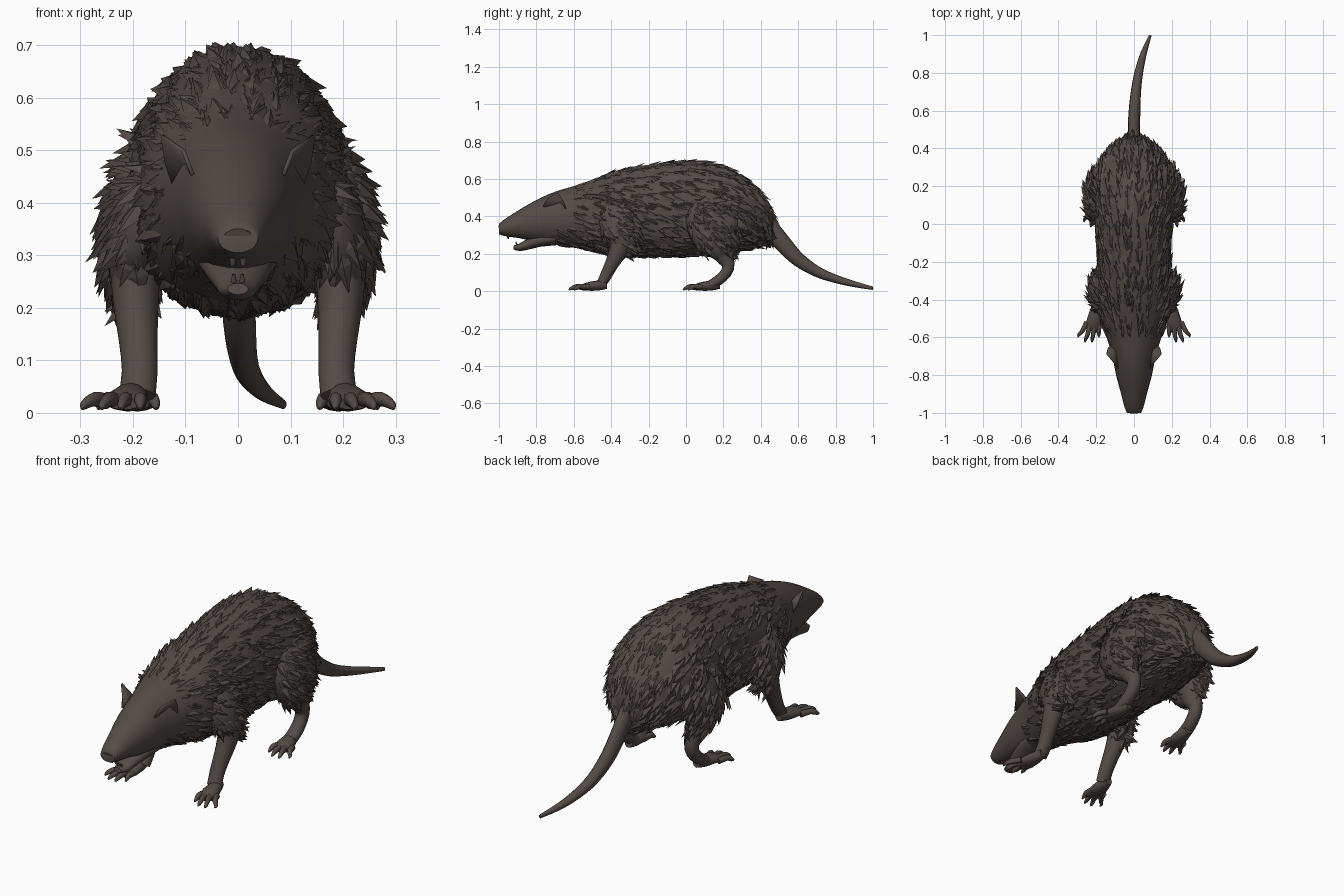
import bpy, bmesh, math, random
from mathutils import Vector

if "Cube" in bpy.data.objects:
    bpy.data.objects.remove(bpy.data.objects["Cube"])

random.seed(7)
fur = bpy.data.materials.new("dark brown fur")
fur.diffuse_color = (0.085, 0.069, 0.062, 1)
fur.use_nodes = True
fur.node_tree.nodes["Principled BSDF"].inputs["Base Color"].default_value = fur.diffuse_color


def finish(name, bm, angle=60):
    bmesh.ops.recalc_face_normals(bm, faces=bm.faces)
    me = bpy.data.meshes.new(name)
    bm.to_mesh(me)
    bm.free()
    me.materials.append(fur)
    ob = bpy.data.objects.new(name, me)
    bpy.context.collection.objects.link(ob)
    if angle:
        bpy.ops.object.select_all(action='DESELECT')
        ob.select_set(True)
        bpy.context.view_layer.objects.active = ob
        bpy.ops.object.shade_smooth_by_angle(angle=math.radians(angle))
    return ob


def spline(rows, steps):
    out = []
    for i in range(len(rows) - 1):
        quad = [rows[max(i - 1, 0)], rows[i], rows[i + 1], rows[min(i + 2, len(rows) - 1)]]
        for s in range(steps):
            t = s / steps
            out.append([0.5 * (2 * b + (c - a) * t + (2 * a - 5 * b + 4 * c - d) * t * t
                               + (3 * b - a - 3 * c + d) * t ** 3) for a, b, c, d in zip(*quad)])
    return out + [list(rows[-1])]


def loft(name, rows, sides=16, steps=2, upright=False):
    """Rows are x, y, z, half width, half depth; rings follow the path."""
    rows = spline(rows, steps)
    pts = [Vector(r[:3]) for r in rows]
    bm = bmesh.new()
    rings = []
    for i, r in enumerate(rows):
        t = (pts[min(i + 1, len(pts) - 1)] - pts[max(i - 1, 0)]).normalized()
        if upright:
            t = Vector((0, 1, 0))
        side = (Vector((1, 0, 0)) - t * t.x).normalized()
        up = t.cross(side)
        rings.append([bm.verts.new(pts[i] + side * r[3] * math.cos(a) + up * r[4] * math.sin(a))
                      for a in (2 * math.pi * k / sides for k in range(sides))])
    for a, b in zip(rings, rings[1:]):
        for k in range(sides):
            bm.faces.new((a[k], a[(k + 1) % sides], b[(k + 1) % sides], b[k]))
    bm.faces.new(rings[0])
    bm.faces.new(rings[-1])
    return finish(name, bm)


def tufts(name, source, count, keep, size, drop=0.3):
    """Scatter folded pointed locks that lie back along a surface."""
    faces = [p for p in source.data.polygons if len(p.vertices) == 4 and keep(p.center)]
    bm = bmesh.new()
    for p in random.choices(faces, weights=[f.area for f in faces], k=count):
        w = [random.random() + 0.05 for _ in p.vertices]
        root = sum((source.data.vertices[v].co * k for v, k in zip(p.vertices, w)), Vector()) / sum(w)
        n = p.normal
        flow = Vector((random.uniform(-.3, .3), 1,
                       -drop - max(0, root.y) * 1.2 + random.uniform(-.35, .35)))
        flow = (flow - n * flow.dot(n)).normalized()
        side = flow.cross(n)
        length = size * random.uniform(0.6, 1.5)
        half = length * random.uniform(0.14, 0.26)
        root = root - n * 0.006
        mid = root + flow * length * 0.4
        a = bm.verts.new(root)
        b = bm.verts.new(mid + side * half)
        c = bm.verts.new(mid - side * half)
        ridge = bm.verts.new(mid + n * length * 0.12)
        tip = bm.verts.new(root + flow * length + n * length * random.uniform(0.04, 0.18))
        for tri in ((a, b, ridge), (a, ridge, c), (b, tip, ridge), (ridge, tip, c)):
            bm.faces.new(tri)
    finish(name, bm, 0)


# Head and trunk: y, top, bottom, half width
profile = [(-1.0, .36, .305, .038), (-.97, .385, .295, .05), (-.9, .43, .285, .068),
           (-.8, .488, .265, .095), (-.7, .532, .25, .115), (-.6, .562, .235, .145),
           (-.5, .595, .212, .178), (-.4, .632, .192, .192), (-.2, .676, .183, .192),
           (0, .697, .185, .2), (.1, .692, .193, .208), (.2, .668, .207, .212),
           (.3, .615, .22, .193), (.38, .548, .23, .15), (.43, .48, .25, .095), (.465, .41, .30, .04)]
body = loft("body", [(0, y, (t + b) / 2, w, (t - b) / 2) for y, t, b, w in profile],
            24, 3, upright=True)
# Flatten and widen the underside of the trunk
for v in body.data.vertices:
    y, z = v.co.y, v.co.z
    if -.6 < y < .4 and z < .4:
        v.co.x *= 1 + .15 * min(1, (y + .6) * 4, (.4 - y) * 4) * min(1, (.4 - z) / .15)
tufts("body_fur", body, 2200,
      lambda c: c.y > -.64 or (c.y > -.75 and c.z < .35), .075)

# Open lower jaw, nose and front teeth
loft("lower_jaw", [(0, -.70, .285, .075, .04), (0, -.78, .272, .066, .034), (0, -.84, .252, .05, .028),
                   (0, -.89, .234, .036, .02), (0, -.922, .236, .02, .011)], 12)
loft("nose", [(0, -.98, .338, .038, .026), (0, -.999, .333, .028, .018)], 10)
for s in (-1, 1):
    loft("upper_tooth", [(s * .01, -.955, .305, .009, .008), (s * .01, -.95, .28, .004, .004)], 6)
    loft("lower_tooth", [(s * .008, -.90, .24, .007, .006), (s * .008, -.91, .264, .003, .003)], 6)

# Tail
loft("tail", [(0, .40, .38, .036, .055), (0, .46, .322, .033, .05), (0, .53, .242, .032, .045),
              (.003, .60, .17, .031, .038), (.01, .70, .105, .027, .029), (.025, .80, .066, .023, .022),
              (.05, .90, .038, .017, .016), (.086, .998, .016, .007, .009)], 12, 3)


def foot(name, s, x, heel, ball, tip, splay):
    loft(name, [(s * x, heel, .035, .02, .022), (s * (x + .005), heel - .05, .03, .034, .027),
                (s * (x + .014), ball, .024, .042, .021), (s * (x + .022), ball - .03, .018, .036, .012)], 12)
    # Splayed toes ending in claws
    for k in range(4):
        f = k / 3 * 2 - 1
        bx = x + .018 + f * .032
        reach = tip + .03 * abs(f) ** 2
        end = bx + splay + f * .022
        loft(name + "_toe", [(s * bx, ball + .015, .022, .014, .015),
                             (s * (bx * .45 + end * .55), (ball + reach) / 2, .026, .012, .014),
                             (s * end, reach + .012, .014, .008, .009), (s * end, reach, .008, .002, .003)], 8)


for s in (-1, 1):
    # Front legs
    upper = loft("shoulder", [(s * .12, -.37, .48, .03, .05), (s * .155, -.37, .43, .05, .10),
                              (s * .185, -.355, .35, .056, .105), (s * .198, -.34, .28, .048, .08),
                              (s * .197, -.35, .22, .036, .046)], 14, 3)
    tufts("shoulder_fur", upper, 190, lambda c: c.z > .21 and abs(c.x) > .14, .068, .8)
    loft("front_leg", [(s * .195, -.335, .31, .05, .065), (s * .195, -.36, .22, .044, .05),
                       (s * .19, -.40, .14, .037, .036), (s * .187, -.43, .08, .034, .031),
                       (s * .192, -.455, .035, .035, .025)], 12)
    foot("front_foot", s, .2, -.425, -.535, -.63, .022)
    # Hind legs
    thigh = loft("thigh", [(s * .13, .15, .52, .03, .06), (s * .165, .15, .47, .052, .12),
                           (s * .194, .145, .39, .06, .145), (s * .206, .15, .31, .06, .13),
                           (s * .2, .18, .23, .046, .085), (s * .19, .195, .19, .035, .05)], 16, 3)
    tufts("thigh_fur", thigh, 270, lambda c: c.z > .21 and abs(c.x) > .15, .072, .7)
    loft("hind_leg", [(s * .195, .17, .27, .05, .075), (s * .19, .195, .20, .04, .055),
                      (s * .188, .225, .145, .033, .036), (s * .188, .215, .10, .031, .03),
                      (s * .19, .175, .06, .032, .028), (s * .19, .13, .035, .034, .024)], 12)
    foot("hind_foot", s, .182, .18, .07, -.02, .01)

    # Cupped pointed ears
    bm = bmesh.new()
    rim = [Vector((s * .08, -.70, .45)), Vector((s * .083, -.765, .455)), Vector((s * .10, -.735, .5)),
           Vector((s * .142, -.685, .53)), Vector((s * .138, -.655, .48)), Vector((s * .115, -.63, .42))]
    ring = [bm.verts.new(v) for v in rim]
    cup = bm.verts.new((s * .095, -.665, .475))
    for i in range(6):
        bm.faces.new((ring[i], ring[(i + 1) % 6], cup))
    ear = finish("ear", bm)
    ear.modifiers.new("thickness", 'SOLIDIFY').thickness = .008
